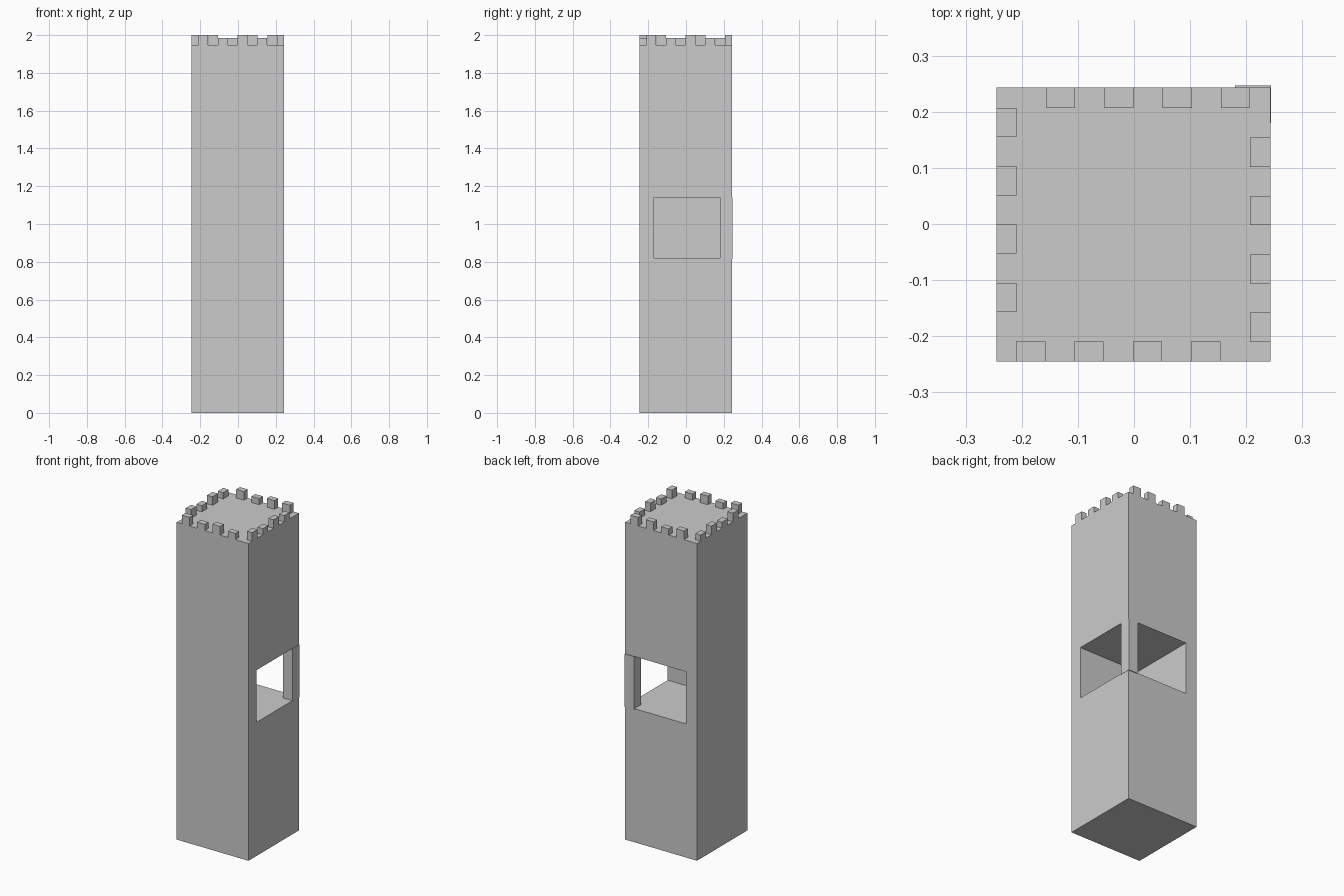
import bpy, bmesh
from mathutils import Matrix, Vector

if "Cube" in bpy.data.objects:
    bpy.data.objects.remove(bpy.data.objects["Cube"])

A, B = -0.245, 0.243      # outer faces of the tower
DECK, TOP, LOW = 1.947, 2.0, 1.985


def box(name, x0, x1, y0, y1, z0, z1):
    mesh = bpy.data.meshes.new(name)
    bm = bmesh.new()
    size = Vector((x1 - x0, y1 - y0, z1 - z0))
    centre = Vector((x0 + x1, y0 + y1, z0 + z1)) / 2
    bmesh.ops.create_cube(bm, size=1, matrix=Matrix.Translation(centre) @ Matrix.Diagonal(size).to_4x4())
    bm.to_mesh(mesh)
    bm.free()
    obj = bpy.data.objects.new(name, mesh)
    bpy.context.collection.objects.link(obj)
    return obj


# Solid shafts below and above the lookout room
box("lower_shaft", A, B, A, B, 0, 0.82)
box("upper_shaft", A, B, A, B, 1.14, DECK)

# Lookout room: closed front and left, open right and back, corner pillar
box("front_wall", A, B, A, -0.17, 0.82, 1.14)
box("left_wall", A, -0.17, -0.17, B, 0.82, 1.14)
box("corner_pillar", 0.18, 0.244, 0.18, 0.247, 0.815, 1.14)

# Battlements: tall and short blocks around the deck edge
W, D = 0.052, 0.036
for i in range(4):
    s = -0.21 + 0.104 * i     # front and right rows
    t = -0.157 + 0.104 * i    # back and left rows
    h = LOW if i % 2 else TOP
    box("front_merlon", s, s + W, A, A + D, DECK, h)
    box("right_merlon", B - D, B, s, s + W, DECK, h)
    box("left_merlon", A, A + D, t, t + W, DECK, h)
    box("back_merlon", t, t + W, B - D, B, DECK, LOW if i == 1 else TOP)
